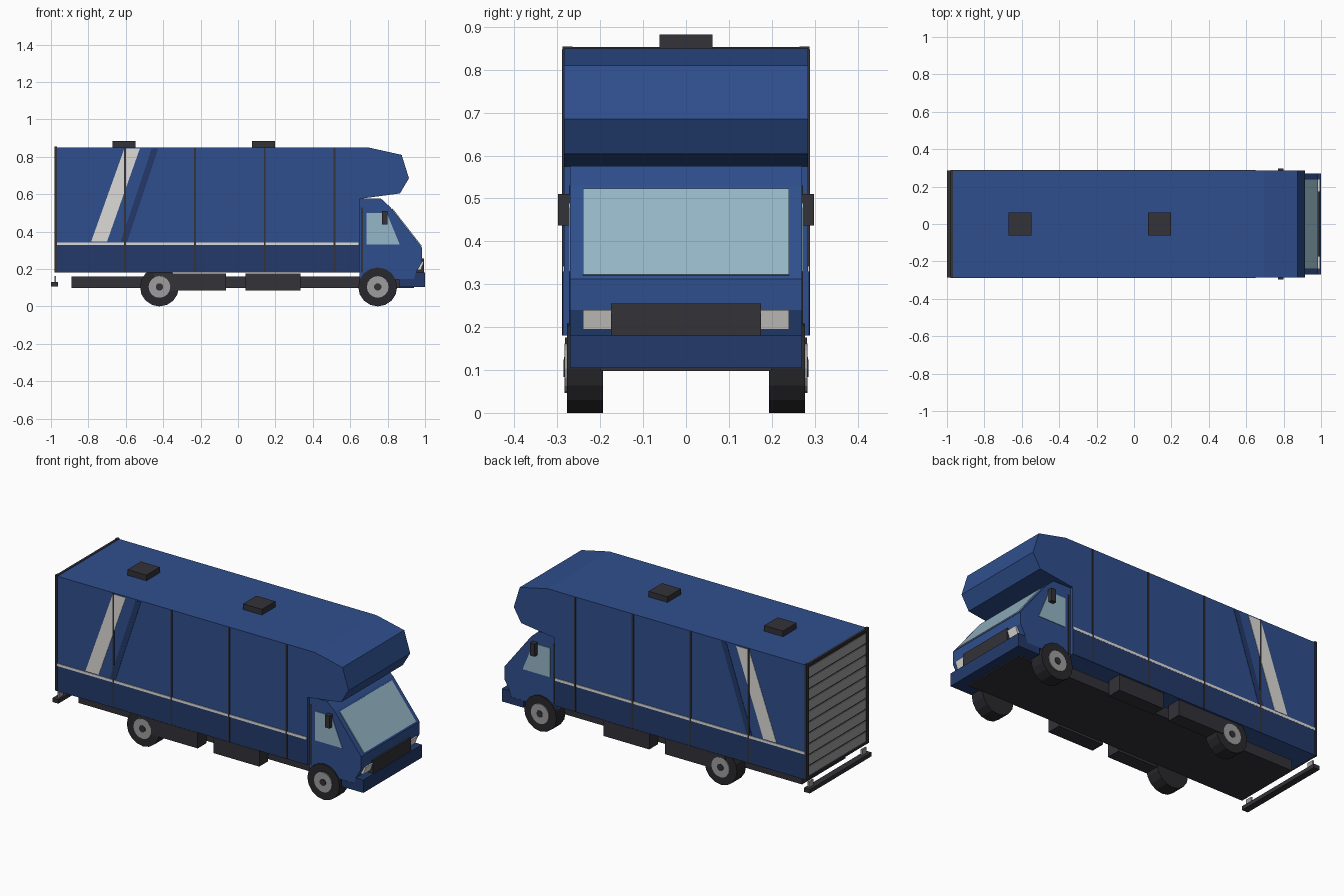
import bpy, bmesh, math
from mathutils import Matrix


def material(name, r, g, b):
    m = bpy.data.materials.new(name)
    m.diffuse_color = (r, g, b, 1)
    return m


BLUE = material("body blue", 0.028, 0.078, 0.27)
NAVY = material("navy blue", 0.017, 0.042, 0.145)
DARK = material("dark trim", 0.032, 0.032, 0.04)
TYRE = material("tyre black", 0.022, 0.022, 0.026)
GREY = material("metal grey", 0.34, 0.34, 0.34)
WHITE = material("off white", 0.72, 0.71, 0.68)
GLASS = material("glass", 0.30, 0.47, 0.57)


def finish(name, bm, mat):
    bmesh.ops.recalc_face_normals(bm, faces=bm.faces[:])
    me = bpy.data.meshes.new(name)
    bm.to_mesh(me)
    bm.free()
    me.materials.append(mat)
    ob = bpy.data.objects.new(name, me)
    bpy.context.collection.objects.link(ob)
    return ob


def prism(name, pts, y0, y1, mat):
    """Side profile (x, z) extruded from y0 to y1."""
    bm = bmesh.new()
    a = [bm.verts.new((x, y0, z)) for x, z in pts]
    b = [bm.verts.new((x, y1, z)) for x, z in pts]
    n = len(pts)
    bm.faces.new(a)
    bm.faces.new(b[::-1])
    for i in range(n):
        j = (i + 1) % n
        bm.faces.new((a[i], b[i], b[j], a[j]))
    return finish(name, bm, mat)


def box(name, x0, x1, y0, y1, z0, z1, mat):
    return prism(name, [(x0, z0), (x1, z0), (x1, z1), (x0, z1)], y0, y1, mat)


def disc(name, x, z, r, y0, y1, mat, sides=16):
    bm = bmesh.new()
    bmesh.ops.create_cone(bm, cap_ends=True, segments=sides, radius1=r, radius2=r,
                          depth=abs(y1 - y0),
                          matrix=Matrix.Translation((x, (y0 + y1) / 2, z))
                          @ Matrix.Rotation(math.pi / 2, 4, 'X'))
    return finish(name, bm, mat)


W = 0.285   # body half width
C = 0.27    # cab half width

# Living body with overhanging alcove
prism("body", [(-0.97, 0.18), (0.65, 0.18), (0.65, 0.575), (0.866, 0.604),
               (0.914, 0.685), (0.875, 0.81), (0.695, 0.85), (-0.97, 0.85)], -W, W, BLUE)

# Cab, bumper and windscreen
prism("cab", [(0.65, 0.145), (0.94, 0.145), (0.952, 0.18), (0.985, 0.24), (0.985, 0.312),
              (0.815, 0.53), (0.765, 0.576), (0.65, 0.576)], -C, C, BLUE)
prism("front_bumper", [(0.86, 0.105), (1.0, 0.105), (1.0, 0.18), (0.95, 0.18),
                       (0.94, 0.146), (0.86, 0.146)], -C - 0.001, C + 0.001, NAVY)
prism("windscreen", [(0.823, 0.52), (0.979, 0.32), (0.983, 0.323), (0.827, 0.523)],
      -0.24, 0.24, GLASS)
box("grille", 0.94, 0.995, -0.175, 0.175, 0.18, 0.255, DARK)

# Chassis and roof vents
box("chassis", -0.89, 0.94, -0.2, 0.2, 0.098, 0.16, DARK)
for x in (-0.61, 0.137):
    box("roof_vent", x - 0.061, x + 0.061, -0.062, 0.062, 0.848, 0.883, DARK)

# Rear roller shutter, frame and bumper
box("shutter_backing", -0.973, -0.965, -0.275, 0.275, 0.185, 0.845, DARK)
slats = 10
for i in range(slats):
    z = 0.195 + i * 0.064
    box("shutter_slat", -0.977, -0.97, -0.265, 0.265, z, z + 0.054, GREY)
box("rear_frame_top", -0.981, -0.967, -W, W, 0.838, 0.853, DARK)
box("rear_frame_sill", -0.981, -0.967, -W, W, 0.18, 0.192, DARK)
box("rear_bumper", -1.0, -0.962, -W, W, 0.107, 0.13, DARK)

for s in (-1, 1):
    def plate(name, pts, y0, y1, mat):
        return prism(name, pts, s * y0, s * y1, mat)

    def side_box(name, x0, x1, y0, y1, z0, z1, mat):
        return box(name, x0, x1, s * y0, s * y1, z0, z1, mat)

    # Side skirt, stripes and panel seams
    side_box("skirt", -0.97, 0.65, W - 0.002, 0.2875, 0.18, 0.33, NAVY)
    side_box("waist_stripe", -0.967, 0.645, W - 0.002, 0.2885, 0.327, 0.342, WHITE)
    plate("white_slash", [(-0.785, 0.347), (-0.70, 0.347), (-0.525, 0.843), (-0.608, 0.843)],
          W - 0.002, 0.287, WHITE)
    plate("navy_slash", [(-0.627, 0.347), (-0.592, 0.347), (-0.427, 0.843), (-0.462, 0.843)],
          W - 0.002, 0.287, NAVY)
    for x in (-0.605, -0.23, 0.143, 0.515):
        side_box("panel_seam", x - 0.005, x + 0.005, W - 0.002, 0.2895, 0.18, 0.848, DARK)
    side_box("rear_post", -0.982, -0.967, 0.265, 0.288, 0.18, 0.855, DARK)
    side_box("rear_lamp", -0.982, -0.972, 0.225, 0.265, 0.13, 0.163, GREY)

    # Cab side details
    plate("side_window", [(0.688, 0.33), (0.865, 0.33), (0.795, 0.5), (0.688, 0.5)],
          C - 0.002, C + 0.003, GLASS)
    side_box("door_seam", 0.658, 0.668, C - 0.002, C + 0.003, 0.18, 0.53, DARK)
    side_box("mirror", 0.77, 0.8, C - 0.003, 0.298, 0.437, 0.511, DARK)
    plate("headlight", [(0.955, 0.195), (0.978, 0.195), (0.994, 0.24), (0.975, 0.24)],
          0.168, 0.24, WHITE)

    # Underfloor lockers
    side_box("locker", -0.45, -0.063, 0.2, 0.282, 0.085, 0.176, DARK)
    side_box("locker", 0.04, 0.335, 0.2, 0.282, 0.085, 0.176, DARK)

    # Wheels
    for x in (-0.42, 0.747):
        disc("tyre", x, 0.104, 0.104, s * 0.194, s * 0.278, TYRE)
        disc("rim", x, 0.104, 0.058, s * 0.27, s * 0.283, GREY)
        disc("hub", x, 0.104, 0.02, s * 0.27, s * 0.286, DARK, 10)
